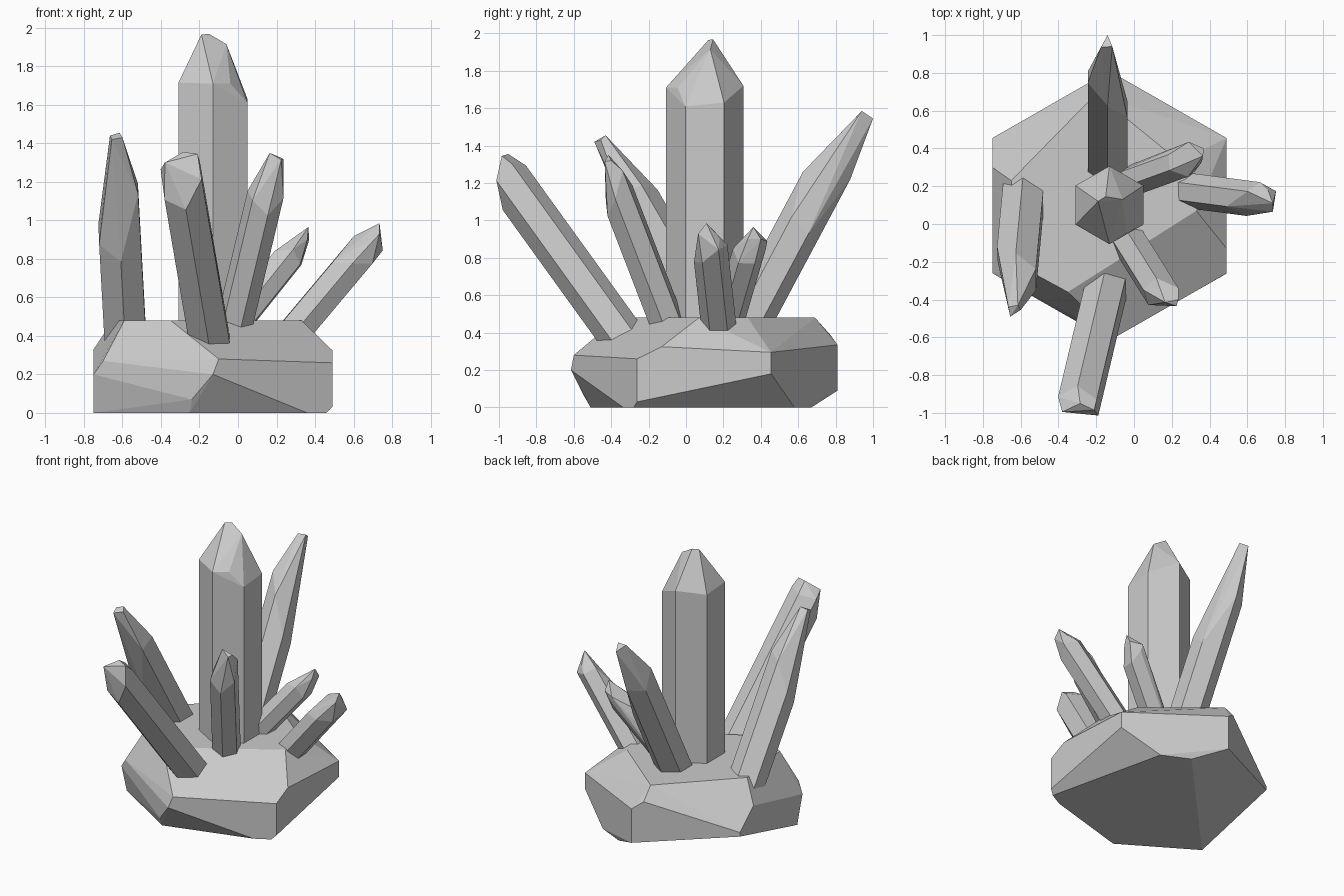
import bpy, bmesh, math
from mathutils import Vector, Matrix


def hull(name, points):
    """Convex faceted solid around a few corner points."""
    bm = bmesh.new()
    for p in points:
        bm.verts.new(p)
    bmesh.ops.convex_hull(bm, input=bm.verts[:])
    loose = [v for v in bm.verts if not v.link_faces]
    bmesh.ops.delete(bm, geom=loose, context='VERTS')
    bmesh.ops.dissolve_limit(bm, angle_limit=math.radians(4),
                             verts=bm.verts[:], edges=bm.edges[:])
    bmesh.ops.recalc_face_normals(bm, faces=bm.faces[:])
    mesh = bpy.data.meshes.new(name)
    bm.to_mesh(mesh)
    bm.free()
    obj = bpy.data.objects.new(name, mesh)
    bpy.context.collection.objects.link(obj)
    return obj


def crystal(name, base, direction, radius, shoulders, tips, roll=0):
    """Six-sided shaft: a shoulder length per edge, plus tip corners."""
    d = Vector(direction).normalized()
    rot = Vector((0, 0, 1)).rotation_difference(d)
    pts = [Vector(t) for t in tips]
    for k, s in enumerate(shoulders):
        a = math.radians(30 + 60 * k + roll)
        rim = rot @ Vector((radius * math.cos(a), radius * math.sin(a), 0))
        pts.append(Vector(base) + rim + d * s)
        pts.append(Vector(base) + rim - d * 0.16)
    hull(name, pts)


# Rock base: hexagonal block with chipped edges
hull("rock_base", [
    # flat top
    (-.35, -.36, .48), (.33, .07, .48), (.24, .33, .48), (-.2, .69, .48),
    (-.65, .23, .48), (-.59, -.23, .48),
    # sides
    (-.13, -.615, .2), (-.1, -.6, .28), (-.7, -.29, .27), (-.24, -.55, .07),
    (.49, -.262, .26), (.49, -.262, .03), (.49, -.13, .325),
    (.49, .455, .295), (.49, .455, .18),
    (-.13, .81, .335), (-.13, .81, .09), (-.2, .77, .39),
    (-.75, .455, .195), (-.75, .455, .165), (-.75, .3, .33), (-.75, -.26, .2),
    # underside
    (-.25, -.51, 0), (.36, -.335, 0), (.46, -.28, 0), (.26, .58, 0),
    (.07, .67, 0), (-.75, -.2, 0)])

# Tall upright crystal in the middle
crystal("centre_crystal", (-.13, .1, .48), (0, 0, 1), .207,
        (1.15, 1.24, 1.22, 1.235, 1.23, 1.13),
        [(-.19, .12, 1.965), (-.15, .145, 1.968), (-.06, .13, 1.915),
         (-.22, .02, 1.8), (-.04, -.045, 1.71)])

# Leaning crystals around it
crystal("front_crystal", (-.16, -.395, .45), (-.12, -.505, .7), .12,
        (1.0, .964, .989, .88, .84, .976),
        [(-.285, -.95, 1.355), (-.21, -.985, 1.345), (-.38, -.995, 1.3)])
crystal("back_crystal", (-.14, .33, .45), (0, .534, 1), .121,
        (.57, .938, .9, 1.0, .854, .61),
        [(-.175, .935, 1.58), (-.115, .94, 1.585), (-.14, 1.0, 1.545)])
crystal("left_crystal", (-.59, .1, .48), (-.055, -.58, 1), .125,
        (.78, .72, .55, .5, .425, .79),
        [(-.665, -.44, 1.44), (-.615, -.43, 1.455), (-.6, -.455, 1.43),
         (-.655, -.49, 1.42)])
crystal("front_right_crystal", (-.014, -.112, .48), (.24, -.385, 1), .096,
        (.85, .735, .71, .7, .64, .725),
        [(.165, -.415, 1.35), (.235, -.4, 1.32), (.225, -.435, 1.315)], roll=20)
crystal("back_right_crystal", (0, .232, .48), (.8, .29, 1), .085,
        (.45, .5, .4, .4, .46, .43),
        [(.365, .36, .965), (.37, .4, .9), (.36, .33, .9), (.29, .435, .89)])
crystal("right_crystal", (.342, .17, .48), (.84, -.11, 1), .094,
        (.54, .5, .5, .33, .4, .46),
        [(.735, .11, .985), (.735, .065, .93), (.71, .18, .91)])
